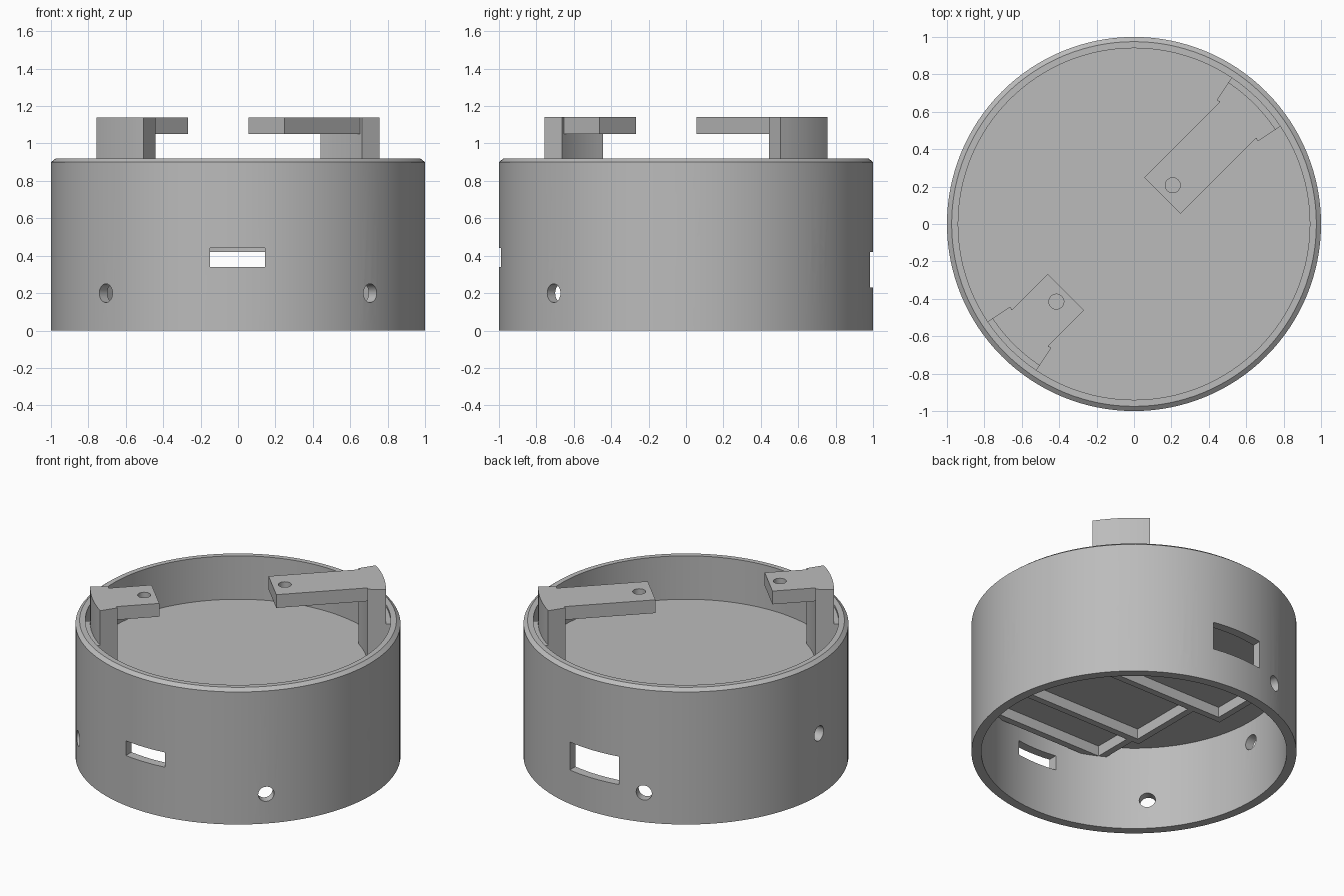
import bpy, bmesh
from math import sin, cos, pi, radians
from mathutils import Matrix

if "Cube" in bpy.data.objects:
    bpy.data.objects.remove(bpy.data.objects["Cube"], do_unlink=True)

grey = bpy.data.materials.new("plain grey")
grey.use_nodes = True
GREY = (0.5, 0.5, 0.5, 1)
grey.diffuse_color = GREY
grey.node_tree.nodes["Principled BSDF"].inputs["Base Color"].default_value = GREY
parts = []


def finish(name, bm, keep=True):
    bmesh.ops.recalc_face_normals(bm, faces=bm.faces)
    mesh = bpy.data.meshes.new(name)
    bm.to_mesh(mesh)
    bm.free()
    mesh.materials.append(grey)
    ob = bpy.data.objects.new(name, mesh)
    bpy.context.collection.objects.link(ob)
    if keep:
        parts.append(ob)
    return ob


def prism(name, outline, z0, z1, turn=0, keep=True):
    """Extrude a flat outline from z0 to z1, then turn it about z."""
    bm = bmesh.new()
    face = bm.faces.new([bm.verts.new((x, y, z0)) for x, y in outline])
    side = bmesh.ops.extrude_face_region(bm, geom=[face])["geom"]
    top = [v for v in side if isinstance(v, bmesh.types.BMVert)]
    bmesh.ops.translate(bm, verts=top, vec=(0, 0, z1 - z0))
    bm.transform(Matrix.Rotation(radians(turn), 4, "Z"))
    return finish(name, bm, keep)


def block(name, x0, x1, y0, y1, z0, z1, turn=0, keep=True):
    return prism(name, [(x0, y0), (x1, y0), (x1, y1), (x0, y1)], z0, z1, turn, keep)


def arc(r, a0, a1, n):
    return [(r * cos(radians(a0 + (a1 - a0) * i / n)),
             r * sin(radians(a0 + (a1 - a0) * i / n))) for i in range(n + 1)]


def disc(name, r, z0, z1, n=128, x=0, turn=0, keep=True):
    ring = [(px + x, py) for px, py in arc(r, 0, 360, n)[:-1]]
    return prism(name, ring, z0, z1, turn, keep)


def radial_pin(angle, z, r=0.05):
    """Horizontal cutter through one side of the wall."""
    bm = bmesh.new()
    bmesh.ops.create_cone(bm, cap_ends=True, segments=32, radius1=r, radius2=r, depth=0.4)
    bm.transform(Matrix.Rotation(radians(angle), 4, "Z")
                 @ Matrix.Translation((1, 0, z)) @ Matrix.Rotation(pi / 2, 4, "Y"))
    return finish("cutter", bm, False)


def cut(ob, cutters):
    for c in cutters:
        mod = ob.modifiers.new("cut", "BOOLEAN")
        mod.operation, mod.solver, mod.object = "DIFFERENCE", "EXACT", c
    graph = bpy.context.evaluated_depsgraph_get()
    mesh = bpy.data.meshes.new_from_object(ob.evaluated_get(graph))
    ob.modifiers.clear()
    ob.data = mesh
    for c in cutters:
        bpy.data.objects.remove(c, do_unlink=True)


# Round wall with a chamfered top rim
INNER, FLOOR_TOP, FLOOR_LOW = 0.94, 0.625, 0.57
bm = bmesh.new()
profile = [(INNER, 0), (1, 0), (1, 0.9), (0.975, 0.92), (INNER, 0.92)]
vs = [bm.verts.new((r, 0, z)) for r, z in profile]
es = [bm.edges.new((vs[i - 1], vs[i])) for i in range(len(vs))]
bmesh.ops.spin(bm, geom=vs + es, cent=(0, 0, 0), axis=(0, 0, 1),
               angle=2 * pi, steps=128, use_merge=True)
bmesh.ops.remove_doubles(bm, verts=bm.verts, dist=1e-4)
wall = finish("round_wall", bm)

# Wall holes and the two rectangular windows
holes = [(0, 0.42), (45, 0.42), (180, 0.42), (70, 0.2), (110, 0.2), (225, 0.2), (315, 0.2)]
cutters = [radial_pin(a, z) for a, z in holes]
cutters.append(block("cutter", -0.15, 0.145, -1.2, -0.8, 0.34, 0.44, keep=False))
cutters.append(block("cutter", -0.185, 0.185, 0.8, 1.2, 0.23, 0.42, keep=False))
cut(wall, cutters)

# Inner floor with a slot under the short bracket
floor = disc("floor", INNER + 0.003, FLOOR_LOW, FLOOR_TOP)
cut(floor, [block("cutter", 0.54, 0.79, -0.045, 0.045, 0.5, 0.7, 225, False)])

# Two overhanging brackets on curved posts
SPREAD, POST_IN, POST_OUT = 11.3, 0.797, 0.91


def sector(r0, r1):
    return arc(r0, SPREAD, -SPREAD, 8) + arc(r1, -SPREAD, SPREAD, 8)


def bracket(side, turn, start, hole):
    half, join = 0.137, 0.785
    outline = ([(join, half), (start, half), (start, -half), (join, -half)]
               + arc(POST_OUT, -SPREAD, SPREAD, 8))
    # corners of the post step out slightly from the arm
    outline.insert(4, arc(POST_IN, -SPREAD, SPREAD, 1)[0])
    outline.append(arc(POST_IN, -SPREAD, SPREAD, 1)[1])
    arm = prism(side + "_bracket_arm", outline, 1.05, 1.14, turn)
    cut(arm, [disc("cutter", 0.04, 1, 1.2, 32, hole, turn, False)])
    prism(side + "_upper_post", sector(POST_IN, POST_OUT), 0.905, 1.05, turn)
    prism(side + "_lower_post", sector(POST_IN, INNER + 0.003), FLOOR_TOP - 0.01, 0.905, turn)


bracket("long", 45, 0.215, 0.293)
bracket("short", 225, 0.516, 0.587)

# Retaining ribs under the floor: rows with end walls
RIB, RIB_LOW = 0.045, 0.5
rows = [(-0.84, -0.57, 0.42), (-0.525, -0.04, 0.47), (0, 0.45, 0.68)]
for i, (y0, y1, half) in enumerate(rows):
    block(f"cross_rib_{i}", -half - RIB, half + RIB, y0 - RIB, y0, RIB_LOW, FLOOR_LOW + 0.005)
    for s in (-1, 1):
        a, b = sorted((s * half, s * (half + RIB)))
        block(f"end_rib_{i}_{s}", a, b, y0, y1, RIB_LOW, FLOOR_LOW + 0.005)
block("cross_rib_back", -0.725, 0.725, 0.45, 0.45 + RIB, RIB_LOW, FLOOR_LOW + 0.005)

# Smooth curved walls, crisp edges
bpy.ops.object.select_all(action="DESELECT")
for ob in parts:
    ob.select_set(True)
bpy.context.view_layer.objects.active = wall
bpy.ops.object.shade_smooth_by_angle(angle=radians(25))
